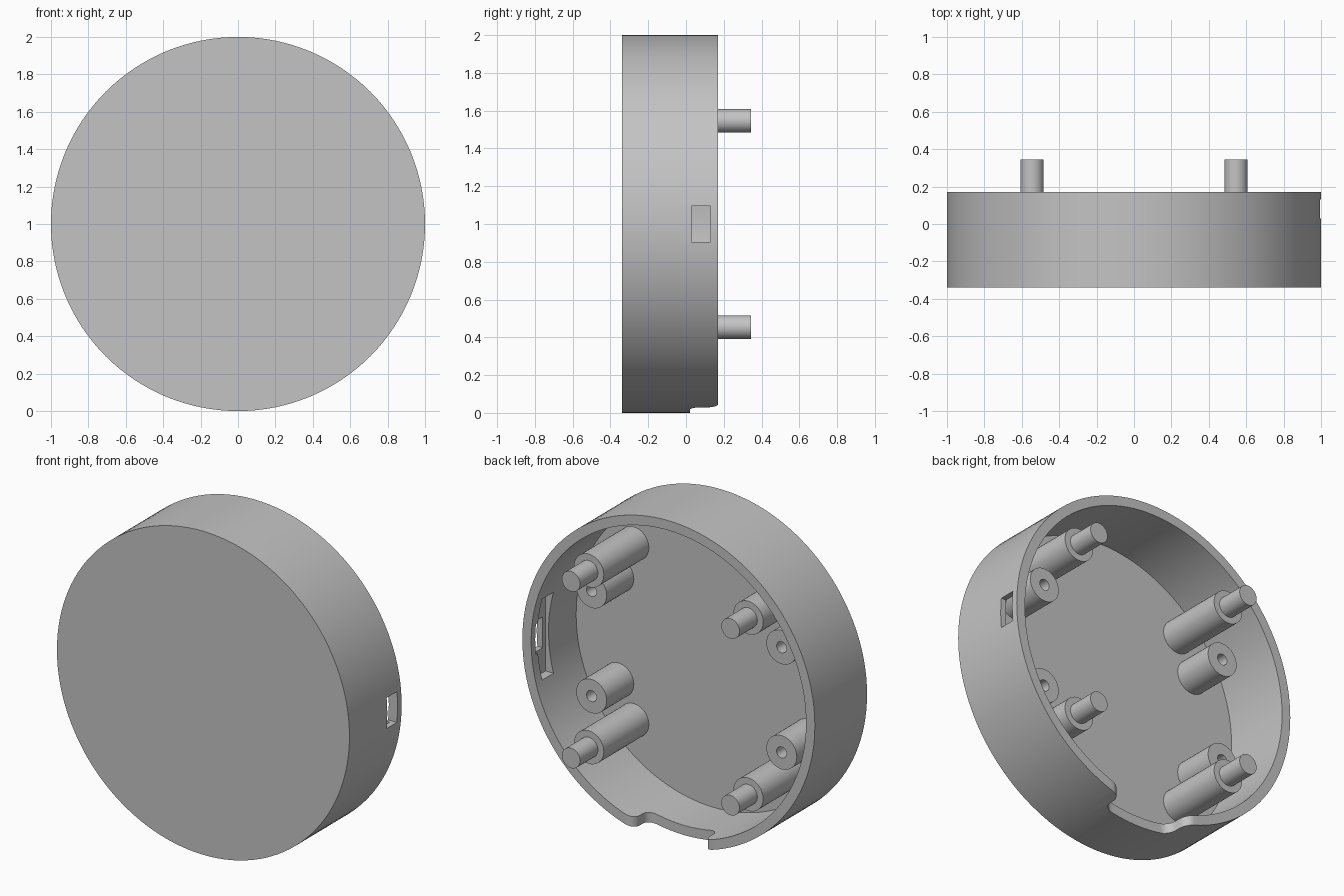
import bpy, bmesh
from math import pi, sin, cos
from mathutils import Vector

cube = bpy.data.objects.get("Cube")
if cube:
    bpy.data.objects.remove(cube, do_unlink=True)

BACK, RIM, FLOOR, MID = -0.34, 0.17, -0.27, 1.0

grey = bpy.data.materials.new("plain grey")
grey.use_nodes = True
grey.diffuse_color = (0.55, 0.55, 0.55, 1)
grey.node_tree.nodes["Principled BSDF"].inputs["Base Color"].default_value = (0.55, 0.55, 0.55, 1)


def finish(name, bm):
    bmesh.ops.remove_doubles(bm, verts=bm.verts, dist=1e-5)
    bmesh.ops.recalc_face_normals(bm, faces=bm.faces)
    mesh = bpy.data.meshes.new(name)
    bm.to_mesh(mesh)
    bm.free()
    mesh.materials.append(grey)
    obj = bpy.data.objects.new(name, mesh)
    bpy.context.collection.objects.link(obj)
    return obj


def lathe(name, profile, steps, x=0.0, z=MID):
    """Revolve (radius, y) points about an axis running front to back."""
    bm = bmesh.new()
    verts = [bm.verts.new((r, y, 0)) for r, y in profile]
    edges = [bm.edges.new(pair) for pair in zip(verts, verts[1:])]
    bmesh.ops.spin(bm, geom=verts + edges, cent=(0, 0, 0), axis=(0, 1, 0),
                   angle=2 * pi, steps=steps)
    obj = finish(name, bm)
    obj.location = (x, 0, z)
    return obj


def prism(name, outline, z0, z1):
    """Extrude an (x, y) outline upward."""
    bm = bmesh.new()
    face = bm.faces.new([bm.verts.new((x, y, z0)) for x, y in outline])
    top = bmesh.ops.extrude_face_region(bm, geom=[face])["geom"]
    bmesh.ops.translate(bm, vec=Vector((0, 0, z1 - z0)),
                        verts=[v for v in top if isinstance(v, bmesh.types.BMVert)])
    return finish(name, bm)


def smooth(obj):
    bpy.ops.object.select_all(action="DESELECT")
    obj.select_set(True)
    bpy.context.view_layer.objects.active = obj
    bpy.ops.object.shade_smooth_by_angle(angle=pi / 6)


def cut(target, cutter):
    cutter.hide_render = True
    mod = target.modifiers.new("cut", "BOOLEAN")
    mod.operation, mod.solver, mod.object = "DIFFERENCE", "EXACT", cutter
    bpy.context.view_layer.objects.active = target
    bpy.ops.object.modifier_apply(modifier=mod.name)
    bpy.data.objects.remove(cutter, do_unlink=True)


def arc(cx, cy, r, start, end, n=8):
    return [(cx + r * cos(start + (end - start) * i / n),
             cy + r * sin(start + (end - start) * i / n)) for i in range(n + 1)]


# Round open housing
housing = lathe("housing", [(0, BACK), (1, BACK), (1, RIM), (0.94, RIM),
                            (0.94, FLOOR), (0, FLOOR)], 128)


def box_outline(x0, x1, y0, y1):
    return [(x0, y0), (x1, y0), (x1, y1), (x0, y1)]


# Port through the left wall, with a flat recess behind it
cut(housing, prism("port_recess_cutter", box_outline(0.8, 0.96, 0.0, 0.11), MID - 0.25, MID + 0.25))
cut(housing, prism("port_cutter", box_outline(0.8, 1.1, 0.03, 0.13), MID - 0.095, MID + 0.095))

# Rounded notch in the bottom of the rim
w, r, base = 0.24, 0.06, 0.02
half = (arc(w - r, base + r, r, -pi / 2, 0)
        + arc(w + r, RIM - r, r, pi, pi / 2) + [(w + r, RIM + 0.1)])
notch = half + [(-x, y) for x, y in reversed(half)]
cut(housing, prism("notch_cutter", notch, -0.1, 0.3))
smooth(housing)

# Stepped pegs and hollow screw posts, one of each per corner
for sx, side in ((1, "left"), (-1, "right")):
    for sz, level in ((1, "upper"), (-1, "lower")):
        where = level + "_" + side
        peg = lathe("peg_" + where,
                    [(0, FLOOR - 0.01), (0.102, FLOOR - 0.01), (0.102, RIM), (0.062, RIM),
                     (0.062, 0.345), (0, 0.345)], 40, sx * 0.545, MID + sz * 0.546)
        post = lathe("screw_post_" + where,
                     [(0, FLOOR - 0.01), (0.104, FLOOR - 0.01), (0.104, -0.005), (0.034, -0.005),
                      (0.034, FLOOR + 0.01), (0, FLOOR + 0.01)], 40, sx * 0.65, MID + sz * 0.325)
        smooth(peg)
        smooth(post)
